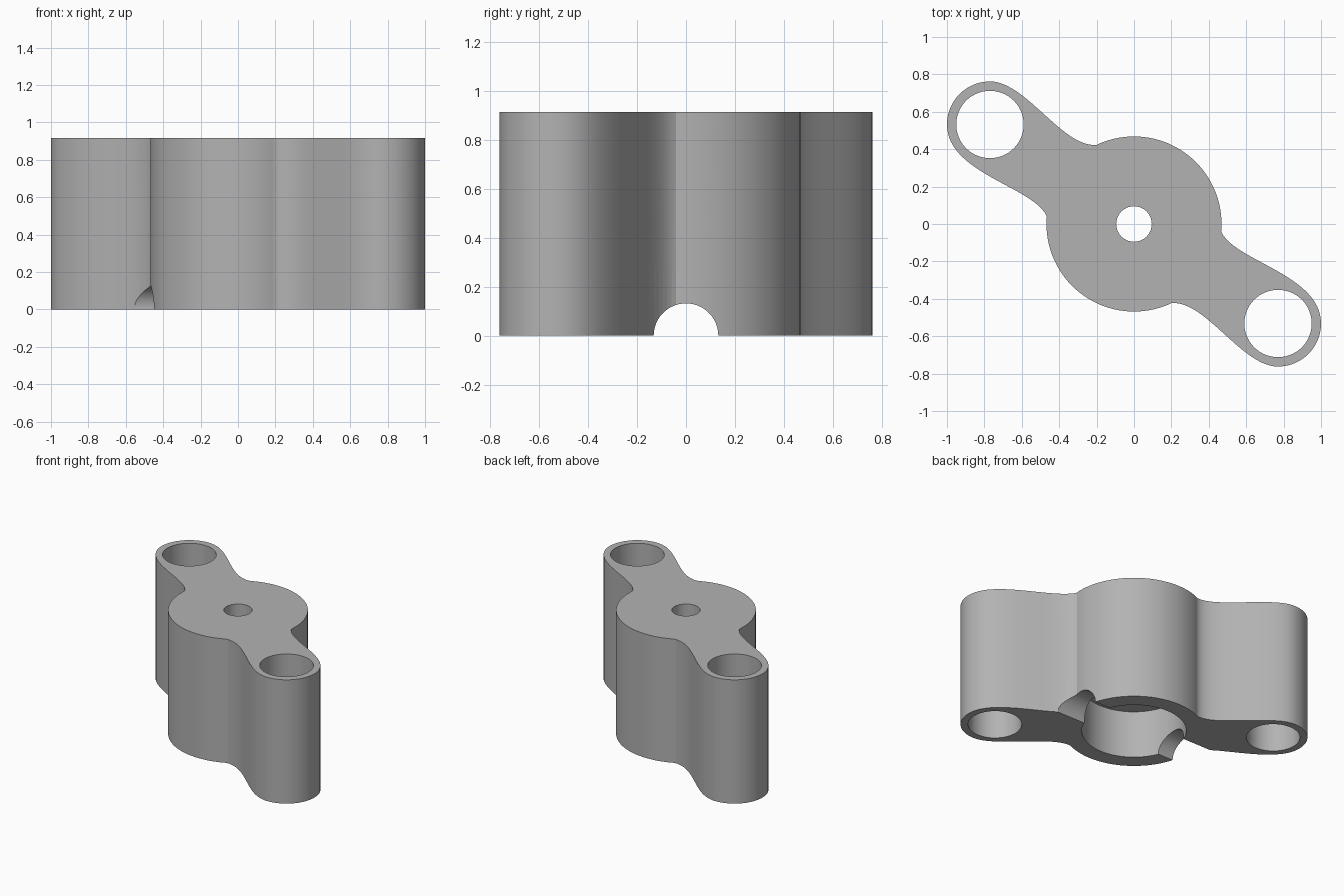
import bpy
import bmesh
from math import cos, sin, radians
from mathutils import Vector
from mathutils.geometry import interpolate_bezier

HEIGHT = 0.915
HUB_R = 0.468
EAR = Vector((-0.77, 0.532, 0))
EAR_R = 0.23

cube = bpy.data.objects.get("Cube")
if cube:
    bpy.data.objects.remove(cube, do_unlink=True)

grey = bpy.data.materials.new("plain grey")
grey.use_nodes = True
colour = (0.45, 0.45, 0.45, 1)
grey.diffuse_color = colour
grey.node_tree.nodes["Principled BSDF"].inputs["Base Color"].default_value = colour


def arc(centre, radius, start, end, steps):
    """Points along a circular arc, angles in degrees."""
    angles = [radians(start + (end - start) * i / steps) for i in range(steps + 1)]
    return [centre + radius * Vector((cos(a), sin(a), 0)) for a in angles]


def bezier(a, b, c, d):
    return list(interpolate_bezier(*[Vector((*p, 0)) for p in (a, b, c, d)], 25))


def cylinder(name, radius, depth, location, rotation=(0, 0, 0)):
    bpy.ops.mesh.primitive_cylinder_add(vertices=96, radius=radius, depth=depth,
                                        location=location, rotation=rotation)
    obj = bpy.context.object
    obj.name = name
    obj.hide_render = True
    return obj


# Half of the outline: lower neck reversed, ear, upper neck, hub arc
hub_start = arc(Vector(), HUB_R, 115.3, -5, 50)
neck_end = -hub_start[-1]
upper_neck = bezier((EAR.x, EAR.y + EAR_R), (-0.58, 0.765), (-0.38, 0.405), hub_start[0].xy)
lower_neck = bezier(neck_end.xy, (-0.537, 0.2), (-1, 0.27), (EAR.x - EAR_R, EAR.y))
ear_arc = arc(EAR, EAR_R, 180, 90, 24)
half = lower_neck[:-1] + ear_arc[:-1] + upper_neck[:-1] + hub_start[:-1]
outline = half + [-p for p in half]

# Extruded body
bm = bmesh.new()
base = bm.faces.new([bm.verts.new(p) for p in outline])
result = bmesh.ops.extrude_face_region(bm, geom=[base], use_keep_orig=True)
top = [v for v in result["geom"] if isinstance(v, bmesh.types.BMVert)]
bmesh.ops.translate(bm, verts=top, vec=(0, 0, HEIGHT))
bmesh.ops.recalc_face_normals(bm, faces=bm.faces)
mesh = bpy.data.meshes.new("bracket_body")
bm.to_mesh(mesh)
bm.free()
mesh.materials.append(grey)
body = bpy.data.objects.new("bracket_body", mesh)
bpy.context.collection.objects.link(body)

# Ear bores, hub bore, recess under the hub, and the cross channel
cutters = [cylinder("ear_bore", 0.18, 3, side * EAR) for side in (1, -1)]
cutters.append(cylinder("hub_bore", 0.095, 3, (0, 0, 0)))
cutters.append(cylinder("hub_recess", 0.35, 0.7, (0, 0, 0)))
cutters.append(cylinder("cross_channel", 0.132, 3, (0, 0, 0), (0, radians(90), 0)))

bpy.ops.object.select_all(action='DESELECT')
body.select_set(True)
bpy.context.view_layer.objects.active = body
for cutter in cutters:
    mod = body.modifiers.new(cutter.name, 'BOOLEAN')
    mod.operation = 'DIFFERENCE'
    mod.solver = 'EXACT'
    mod.object = cutter
    bpy.ops.object.modifier_apply(modifier=mod.name)
    bpy.data.objects.remove(cutter, do_unlink=True)

bpy.ops.object.shade_smooth_by_angle(angle=radians(25))
